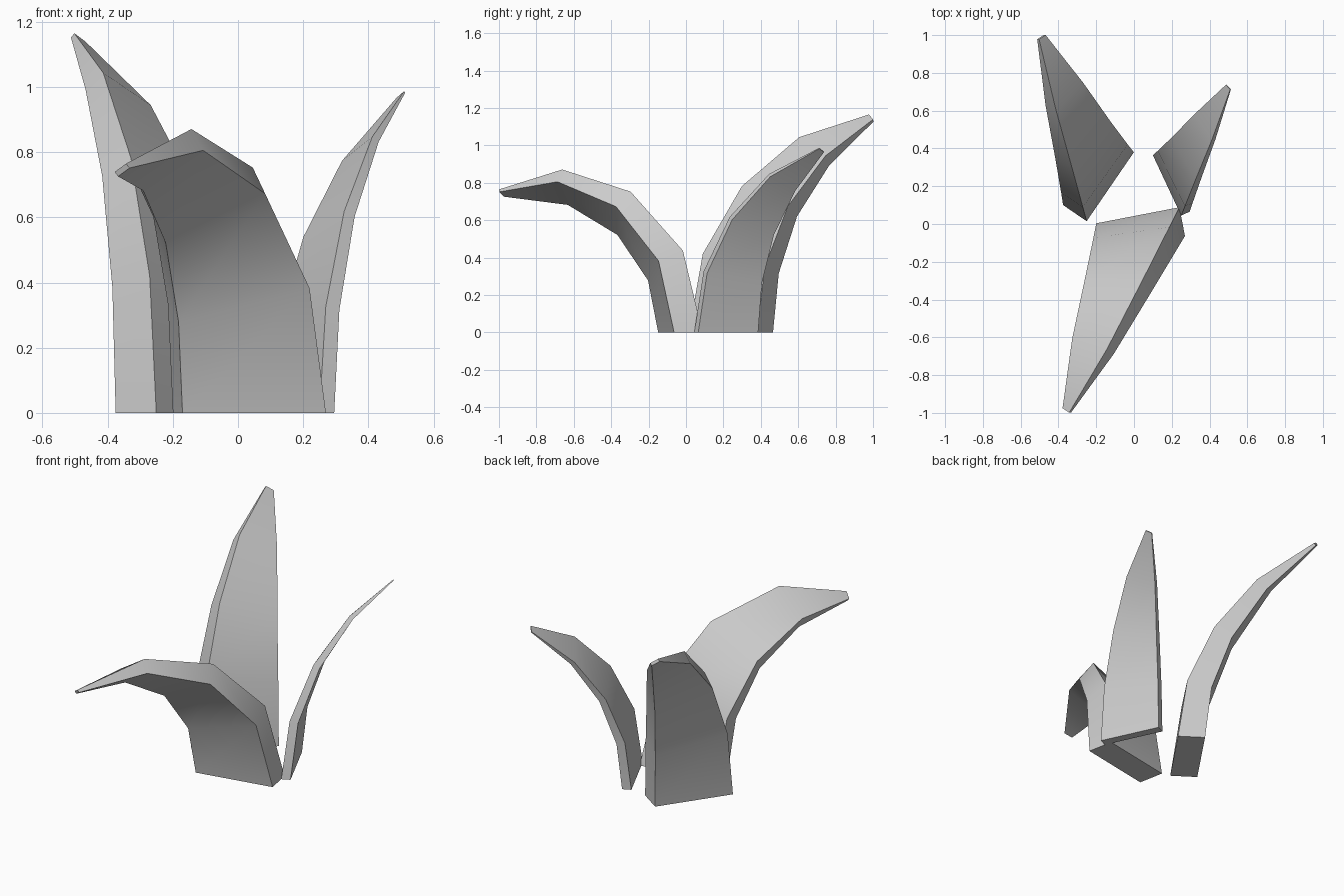
import bpy, bmesh
from math import radians
from mathutils import Vector, Matrix

if "Cube" in bpy.data.objects:
    bpy.data.objects.remove(bpy.data.objects["Cube"])

# cross-section scale at each ring, root to tip
TAPER = [1.0, 0.935, 0.76, 0.51, 0.11]
Z = Vector((0, 0, 1))


def leaf(name, root, width, thick, lean, step, seg):
    """Tapered rectangular blade that grows straight up and bends along an arc.
    width = horizontal vector across the blade, lean = bend direction."""
    w = Vector((*width, 0))
    t = Z.cross(w).normalized() * thick
    axis = Z.cross(Vector((*lean, 0))).normalized()
    pos = Vector((*root, 0))
    bm = bmesh.new()
    rings = []
    for i, s in enumerate(TAPER):
        if i:
            # advance along the chord of the arc
            pos = pos + Matrix.Rotation(radians(step * (i - 0.5)), 3, axis) @ Z * seg
        rot = Matrix.Rotation(radians(step * i), 3, axis)
        rings.append([bm.verts.new(pos + rot @ (w * a + t * b) * (s / 2))
                      for a, b in ((-1, -1), (1, -1), (1, 1), (-1, 1))])
    for lo, hi in zip(rings, rings[1:]):
        for k in range(4):
            n = (k + 1) % 4
            bm.faces.new((lo[k], lo[n], hi[n], hi[k]))
    bm.faces.new(rings[0][::-1])
    bm.faces.new(rings[-1])
    bmesh.ops.recalc_face_normals(bm, faces=bm.faces)
    mesh = bpy.data.meshes.new(name)
    bm.to_mesh(mesh)
    bm.free()
    ob = bpy.data.objects.new(name, mesh)
    bpy.context.collection.objects.link(ob)
    # smooth along the bend, crisp along the edges
    bpy.ops.object.select_all(action='DESELECT')
    ob.select_set(True)
    bpy.context.view_layer.objects.active = ob
    bpy.ops.object.shade_smooth_by_angle(angle=radians(40))


# drooping front leaf
leaf("front_leaf", (0.035, -0.03), (0.44, 0.085), 0.155, (-0.39, -0.955), 27.1, 0.368)
# tall leaf at the back left
leaf("back_left_leaf", (-0.188, 0.24), (0.25, 0.365), 0.151, (-0.3025, 0.75), 17.6, 0.372)
# thin leaf at the back right
leaf("back_right_leaf", (0.1975, 0.215), (-0.15, 0.32), 0.05, (0.3025, 0.51), 15.65, 0.299)
